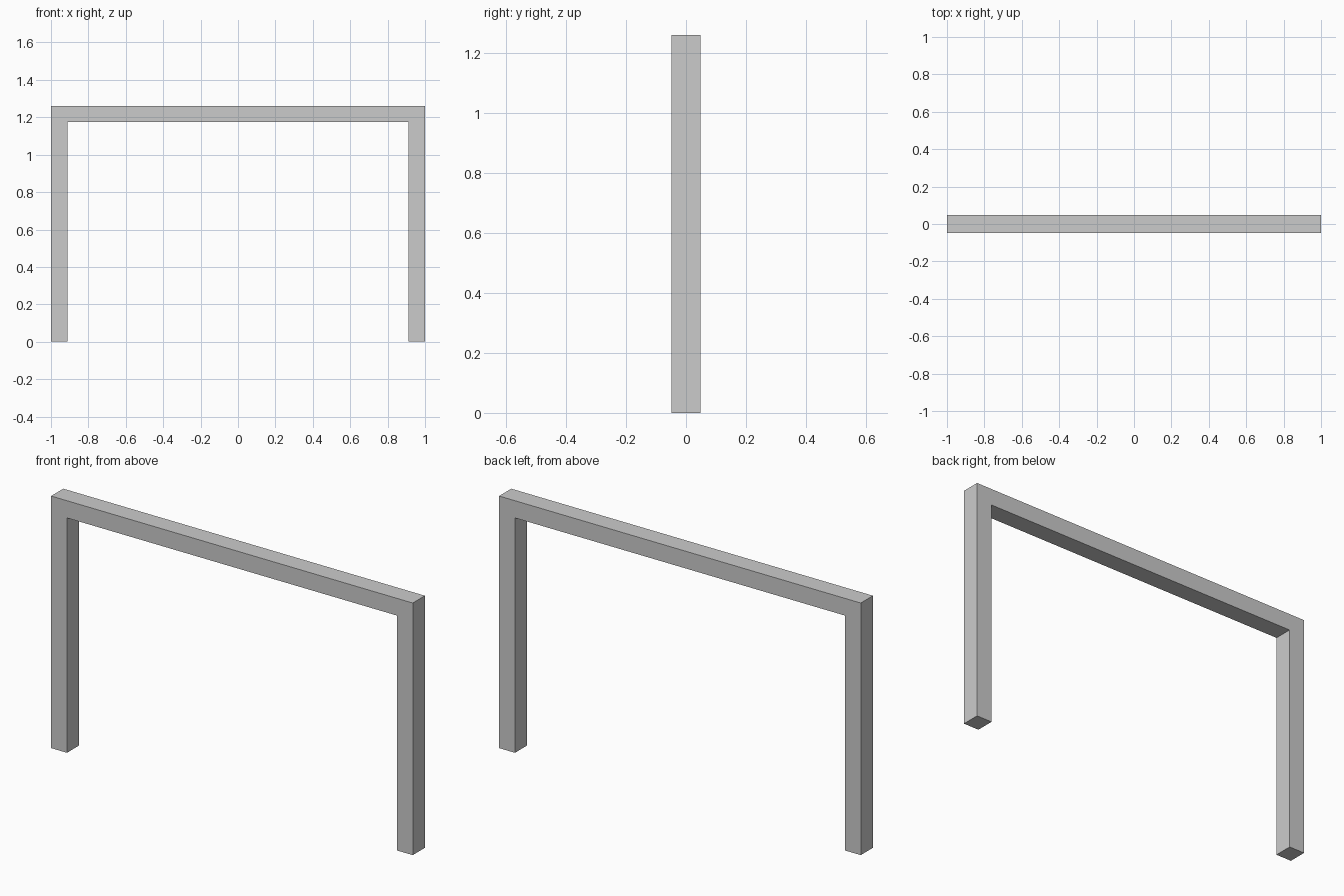
import bpy, bmesh

if "Cube" in bpy.data.objects:
    bpy.data.objects.remove(bpy.data.objects["Cube"])

HALF_W, HEIGHT = 1.0, 1.26     # outer half width and height
LEG, BEAM = 0.088, 0.086       # leg width and beam thickness
DEPTH = 0.096

# Right half of the portal outline, from inner foot to outer top corner
inner = HALF_W - LEG
half = [(inner, HEIGHT - BEAM), (inner, 0), (HALF_W, 0), (HALF_W, HEIGHT)]
outline = half + [(-x, z) for x, z in reversed(half)]

# Portal frame: one continuous outline extruded through its depth
bm = bmesh.new()
face = bm.faces.new([bm.verts.new((x, -DEPTH / 2, z)) for x, z in outline])
ext = bmesh.ops.extrude_face_region(bm, geom=[face])
moved = [g for g in ext["geom"] if isinstance(g, bmesh.types.BMVert)]
bmesh.ops.translate(bm, verts=moved, vec=(0, DEPTH, 0))
bmesh.ops.recalc_face_normals(bm, faces=bm.faces)

mesh = bpy.data.meshes.new("portal_frame")
bm.to_mesh(mesh)
bm.free()
bpy.context.collection.objects.link(bpy.data.objects.new("portal_frame", mesh))
